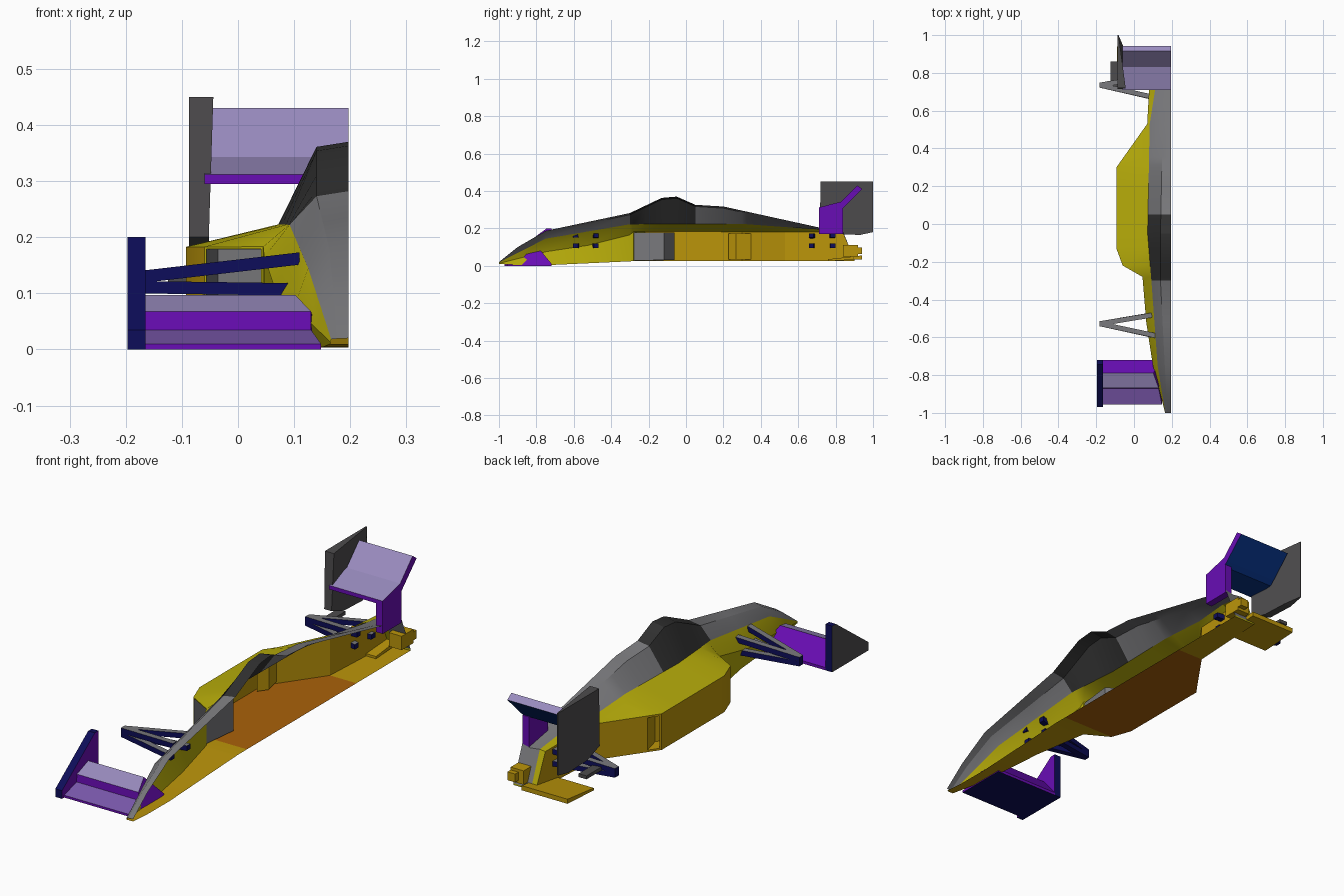
import bpy, bmesh
from mathutils import Vector

if "Cube" in bpy.data.objects:
    bpy.data.objects.remove(bpy.data.objects["Cube"])

C = 0.197  # cut plane of the half car


def mat(name, *rgb):
    m = bpy.data.materials.new(name)
    m.diffuse_color = (*rgb, 1)
    m.use_nodes = True
    m.node_tree.nodes["Principled BSDF"].inputs["Base Color"].default_value = m.diffuse_color
    return m


YELLOW = mat("yellow", .47, .41, .003)
GOLD = mat("gold", .5, .3, .003)
ORANGE = mat("orange", .4, .12, .003)
GREY = mat("grey", .19, .19, .2)
DARK_GREY = mat("dark_grey", .075, .072, .075)
DARK = mat("dark_glass", .03, .03, .03)
PURPLE = mat("purple", .14, .004, .46)
MAUVE = mat("mauve", .2, .1, .42)
LAVENDER = mat("lavender", .32, .26, .52)
BLUE = mat("blue", .002, .03, .22)
NAVY = mat("navy", .004, .004, .1)


def finish(name, bm, mats, pick=None, smooth=False):
    bm.normal_update()
    if pick:
        for f in bm.faces:
            f.material_index = pick(f.normal)
    me = bpy.data.meshes.new(name)
    bm.to_mesh(me)
    bm.free()
    for m in mats:
        me.materials.append(m)
    ob = bpy.data.objects.new(name, me)
    bpy.context.collection.objects.link(ob)
    if smooth:
        bpy.ops.object.select_all(action='DESELECT')
        ob.select_set(True)
        bpy.context.view_layer.objects.active = ob
        bpy.ops.object.shade_smooth_by_angle(angle=0.4)


def skin(name, a, b, mats, pick=None):
    """Closed solid between two matching point loops."""
    bm = bmesh.new()
    a = [bm.verts.new(p) for p in a]
    b = [bm.verts.new(p) for p in b]
    bm.faces.new(a)
    bm.faces.new(b[::-1])
    for i in range(len(a)):
        bm.faces.new((a[i], a[i - 1], b[i - 1], b[i]))
    bmesh.ops.recalc_face_normals(bm, faces=bm.faces)
    finish(name, bm, mats, pick)


def prism(name, profile, x0, x1, mats, pick=None, shift=lambda y, z: 0):
    """Side profile (y, z) extruded across x; shift skews the x1 end."""
    skin(name, [(x0, y, z) for y, z in profile],
         [(x1 + shift(y, z), y, z) for y, z in profile], mats, pick)


def box(name, x, y, z, m):
    prism(name, [(y[0], z[0]), (y[1], z[0]), (y[1], z[1]), (y[0], z[1])], *x, [m])


def curve(*keys):
    """Piecewise linear function of y."""
    def at(y):
        for (a, u), (b, v) in zip(keys, keys[1:]):
            if y <= b:
                return u + (v - u) * (y - a) / (b - a)
        return keys[-1][1]
    return at


# Body guide lines along the car
floor_z = curve((-1, .01), (-.9, .004), (-.75, .003), (-.28, .025))
edge_x = curve((-1, .165), (-.75, .13), (-.52, .098), (-.28, .045), (-.22, -.06),
               (-.13, -.093), (.3, -.093), (.53, .07), (.9, .09))
bulge = curve((-1, 0), (-.75, .03), (-.52, .033), (-.28, 0))
side_z = curve((-1, .013), (-.75, .075), (-.52, .11), (-.3, .165), (-.28, .183),
               (.72, .181), (.84, .176), (.9, .03))
shoulder_x = curve((-1, .166), (-.75, .125), (-.3, .092), (-.05, .072), (.53, .083), (.72, .113))
shoulder_z = curve((-1, .018), (-.75, .145), (-.3, .222), (.3, .224),
                   (.72, .193), (.84, .179), (.9, .031))
crown_x = curve((-1, .176), (-.75, .163), (-.3, .14), (-.05, .14), (.9, .16))
top_z = curve((-1, .02), (-.9, .1), (-.75, .187), (-.3, .282), (-.13, .363), (-.05, .37),
              (.05, .326), (.2, .317), (.72, .203), (.84, .182), (.9, .033))
STATIONS = [-1, -.9, -.75, -.52, -.3, -.28, -.22, -.13, -.05, .05, .2, .3, .355, .53, .72, .84, .9]

# Body shell, open on the cut plane
bm = bmesh.new()
rings = []
for y in STATIONS:
    e, t = edge_x(y), top_z(y)
    pts = [(C, floor_z(y)), (e, floor_z(y)), (e - bulge(y), side_z(y)),
           (shoulder_x(y), shoulder_z(y)), (crown_x(y), t - min(.009, t * .05)), (C, t)]
    rings.append([bm.verts.new((x, y, z)) for x, z in pts])
panels = {}
for i, (p, q) in enumerate(zip(rings, rings[1:])):
    y = STATIONS[i]
    paint = [4 if -.25 < y < .4 else 3, 3 if y > -.25 else 0, 0] + [2 if -.31 < y < .04 else 1] * 2
    for k in range(5):
        f = panels[i, k] = bm.faces.new((p[k], q[k], q[k + 1], p[k + 1]))
        f.material_index = paint[k]
bm.faces.new(rings[-1])
bm.normal_update()
# Radiator intake and hot-air slot sunk into the side pod
for key, rim, depth, mi in (((5, 1), .006, .16, 1), ((11, 1), .012, -.08, 3)):
    f = panels[key]
    bmesh.ops.inset_individual(bm, faces=[f], thickness=rim)
    r = bmesh.ops.inset_individual(bm, faces=[f], thickness=.001)
    bmesh.ops.translate(bm, verts=f.verts, vec=(.02, depth, 0))
    for g in list(r["faces"]) + [f]:
        g.material_index = mi
finish("body_shell", bm, [YELLOW, GREY, DARK, GOLD, ORANGE], smooth=True)


# Front wing: main plane, stepped flap, sloping back
def front_wing_paint(n):
    if n.z < -.5 or n.z > .95:
        return 2 if n.z < 0 else 3
    return 0 if n.z > .9 else 1


prism("front_wing", [(-.955, 0), (-.955, .01), (-.87, .035), (-.868, .068),
                     (-.79, .097), (-.72, .012), (-.72, 0)],
      -.166, .148, [LAVENDER, PURPLE, NAVY, MAUVE], front_wing_paint,
      lambda y, z: -.046 if z > .09 else -.018 if z > .03 else 0)
prism("front_endplate", [(-.97, 0), (-.97, .035), (-.745, .2), (-.72, .2), (-.72, 0)],
      -.197, -.165, [NAVY, PURPLE, DARK_GREY],
      lambda n: 1 if n.x > .5 else 2 if n.x < -.5 else 0)

# Rear wing, pylon and endplate
prism("rear_wing", [(.71, .295), (.71, .312), (.83, .343), (.915, .43),
                    (.943, .41), (.85, .318), (.83, .3)],
      -.06, C, [LAVENDER, PURPLE, BLUE],
      lambda n: 0 if n.z > .25 else 2 if n.z < -.25 else 1)
box("rear_wing_pylon", (.165, C), (.71, .84), (.17, .305), PURPLE)
prism("rear_endplate", [(.715, .2), (.72, .45), (1, .45), (1, .18), (.93, .165), (.8, .17)],
      -.087, -.052, [DARK_GREY], None,
      lambda y, z: -.03 if y > .95 else .008 if z > .4 else 0)
box("rear_winglet", (-.125, -.087), (.72, .86), (.12, .135), DARK_GREY)


# Suspension wishbones: upper and lower V arms running through the body wall
def beam(name, a, b, w, h):
    corners = [Vector((0, w * i, h * j)) for i, j in ((-1, -1), (1, -1), (1, 1), (-1, 1))]
    skin(name, [Vector(a) + c for c in corners], [Vector(b) + c for c in corners],
         [GREY, NAVY], lambda n: 0 if n.z > .5 else 1)


for end, ya, ys in (("front", -.528, (-.59, -.48)), ("rear", .735, (.67, .785))):
    for level, za, xi, zi in (("upper", .128, .11, .162), ("lower", .111, .1, .107)):
        for side, yi in zip(("fore", "aft"), ys):
            beam(f"{end}_{level}_{side}_arm", (-.183, ya, za), (xi, yi, zi), .013, .011)

# Diffuser plate and tail light block
prism("diffuser_plate", [(.76, .025), (.76, .035), (.94, .055), (.94, .035)], -.09, .13, [GOLD])
box("tail_block", (.135, C), (.84, .92), (.05, .11), GOLD)
box("tail_light", (.16, C), (.9, .942), (.062, .098), GOLD)
